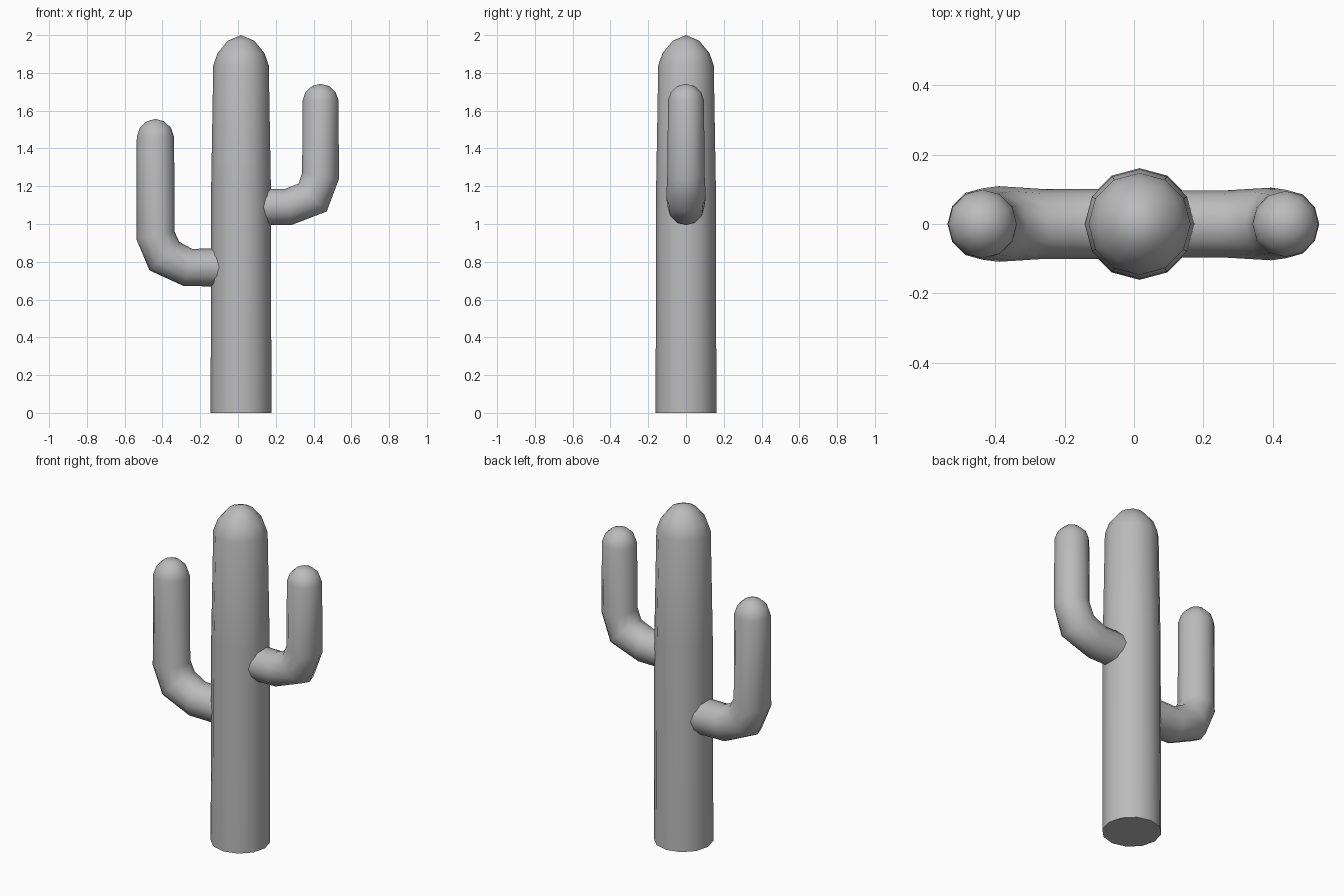
import bpy, bmesh, math
from mathutils import Vector

cube = bpy.data.objects.get("Cube")
if cube:
    bpy.data.objects.remove(cube)

SIDES = 12

grey = bpy.data.materials.new("plain grey")
grey.use_nodes = True
grey.diffuse_color = (0.5, 0.5, 0.5, 1)
grey.node_tree.nodes["Principled BSDF"].inputs["Base Color"].default_value = (0.5, 0.5, 0.5, 1)


def tube(name, path, radii, tip):
    """Sweep rings along a path in the XZ plane, flat at the start, closed to a tip."""
    pts = [Vector((x, 0, z)) for x, z in path]
    side = Vector((0, 1, 0))
    bm = bmesh.new()
    rings = []
    for i, (p, r) in enumerate(zip(pts, radii)):
        before = (p - pts[i - 1]).normalized() if i else Vector()
        after = (pts[i + 1] - p).normalized() if i + 1 < len(pts) else Vector()
        normal = side.cross((before + after).normalized())
        ring = []
        for k in range(SIDES):
            a = math.tau * k / SIDES
            ring.append(bm.verts.new(p + r * (math.cos(a) * normal + math.sin(a) * side)))
        rings.append(ring)
    bm.faces.new(rings[0])
    top = bm.verts.new((path[-1][0], 0, tip))
    for k in range(SIDES):
        n = (k + 1) % SIDES
        for low, high in zip(rings, rings[1:]):
            bm.faces.new((low[k], low[n], high[n], high[k]))
        bm.faces.new((rings[-1][k], rings[-1][n], top))
    bmesh.ops.recalc_face_normals(bm, faces=bm.faces[:])
    mesh = bpy.data.meshes.new(name)
    bm.to_mesh(mesh)
    bm.free()
    mesh.materials.append(grey)
    obj = bpy.data.objects.new(name, mesh)
    bpy.context.collection.objects.link(obj)
    bpy.ops.object.select_all(action="DESELECT")
    obj.select_set(True)
    bpy.context.view_layer.objects.active = obj
    bpy.ops.object.shade_smooth_by_angle(angle=math.radians(60))


def arm(name, root, bend, dome, tip, r):
    """Elbowed arm: root point, three bend points, then an upright with a round end."""
    x = bend[-1][0]
    h = tip - dome
    path = [root, *bend, (x, dome), (x, dome + 0.5 * h), (x, dome + 0.87 * h)]
    tube(name, path, [r, r, r * 1.08, r * 1.02, r * 0.98, r * 0.82, r * 0.46], tip)


# Trunk with a slight taper and a domed top
cx = 0.016
tube("trunk",
     [(cx, z) for z in (0, 1.2, 1.84, 1.905, 1.97)],
     [0.161, 0.158, 0.147, 0.124, 0.07], 2.0)

# Arms
arm("right_arm", (-0.06, 0.77), [(-0.265, 0.77), (-0.39, 0.83), (-0.437, 0.94)],
    1.46, 1.556, 0.101)
arm("left_arm", (0.09, 1.09), [(0.265, 1.09), (0.395, 1.14), (0.437, 1.255)],
    1.655, 1.742, 0.097)
